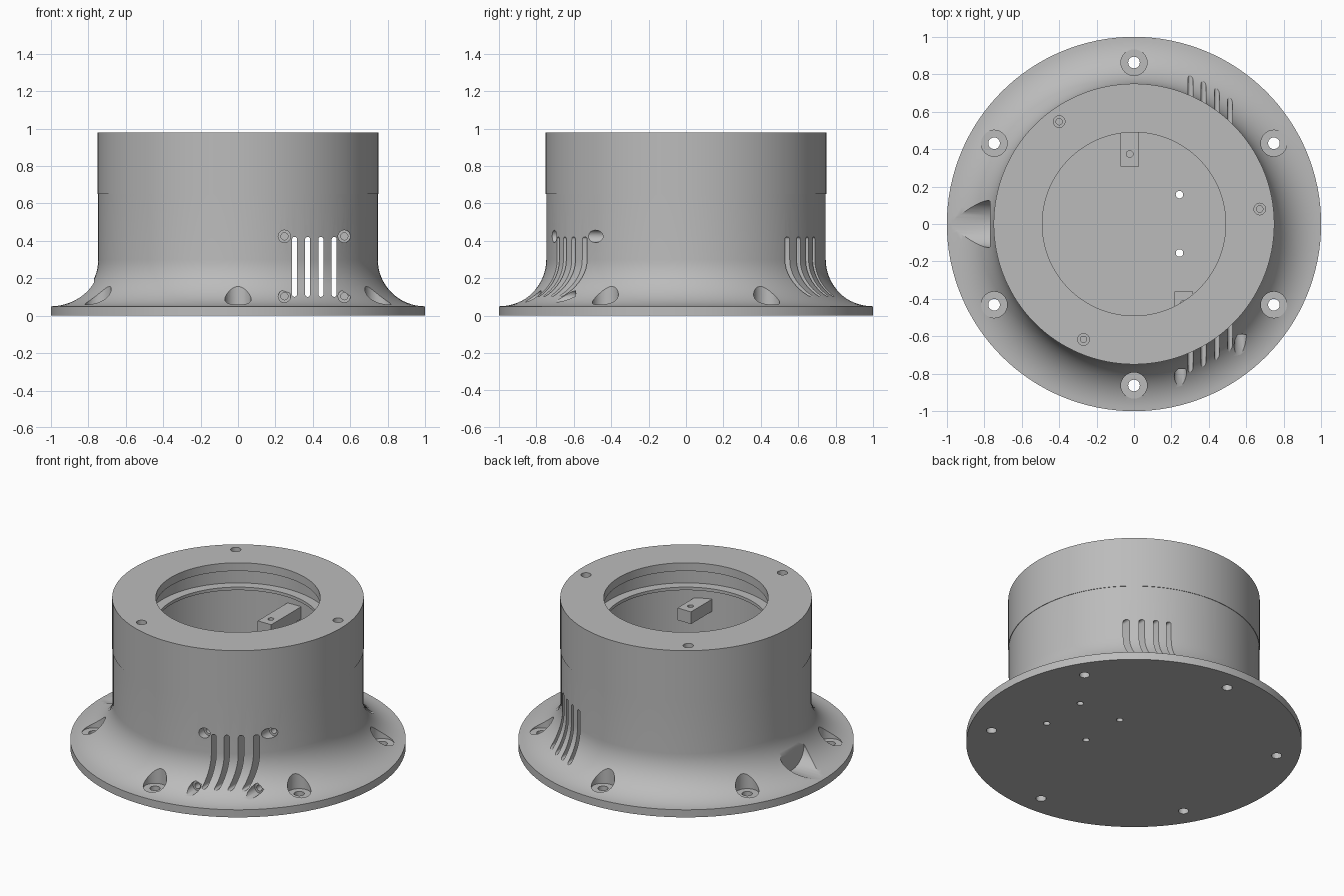
import bpy, bmesh
from math import sin, cos, pi, radians
from mathutils import Matrix, Vector

if "Cube" in bpy.data.objects:
    bpy.data.objects.remove(bpy.data.objects["Cube"])

grey = bpy.data.materials.new("plain grey")
grey.use_nodes = True
grey.diffuse_color = (0.5, 0.5, 0.5, 1)
grey.node_tree.nodes["Principled BSDF"].inputs["Base Color"].default_value = (0.5, 0.5, 0.5, 1)


def make_object(name, bm):
    mesh = bpy.data.meshes.new(name)
    bm.to_mesh(mesh)
    bm.free()
    mesh.materials.append(grey)
    obj = bpy.data.objects.new(name, mesh)
    bpy.context.collection.objects.link(obj)
    return obj


def turn(bm, profile, steps, matrix=Matrix(), closed=False):
    """Revolve (radius, height) points about z, then place the solid."""
    part = bmesh.new()
    verts = [part.verts.new((r, 0, z)) for r, z in profile]
    pairs = list(zip(verts, verts[1:]))
    if closed:
        pairs.append((verts[-1], verts[0]))
    edges = [part.edges.new(p) for p in pairs]
    bmesh.ops.spin(part, geom=verts + edges, cent=(0, 0, 0), axis=(0, 0, 1),
                   angle=2 * pi, steps=steps, use_merge=True)
    bmesh.ops.remove_doubles(part, verts=part.verts, dist=1e-5)
    bmesh.ops.transform(part, matrix=matrix, verts=part.verts)
    bmesh.ops.recalc_face_normals(part, faces=part.faces)
    temp = bpy.data.meshes.new("temp")
    part.to_mesh(temp)
    part.free()
    bm.from_mesh(temp)
    bpy.data.meshes.remove(temp)


def stepped(bm, matrix, wide, narrow, top, floor, bottom):
    """Counterbored screw hole cutter."""
    turn(bm, [(0, bottom), (narrow, bottom), (narrow, floor), (wide, floor),
              (wide, top), (0, top)], 32, matrix)


def pin(bm, matrix, radius, low, high):
    turn(bm, [(0, low), (radius, low), (radius, high), (0, high)], 24, matrix)


def cut(obj, cutters):
    tool = make_object("cutter", cutters)
    tool.hide_render = True
    mod = obj.modifiers.new("cut", "BOOLEAN")
    mod.operation, mod.solver, mod.object = "DIFFERENCE", "EXACT", tool
    bpy.context.view_layer.objects.active = obj
    bpy.ops.object.modifier_apply(modifier="cut")
    bpy.data.objects.remove(tool)


def move(x, y, z=0):
    return Matrix.Translation((x, y, z))


# Base: flange, swept skirt and lower wall around a hollow
WALL, SEAM, FLOOR, BORE = 0.747, 0.65, 0.05, 0.62
skirt = [(1 - (1 - WALL) * sin(t), 0.3 - 0.25 * cos(t))
         for t in [pi / 2 * i / 16 for i in range(17)]]
bm = bmesh.new()
turn(bm, [(0, 0), (1, 0)] + skirt +
     [(WALL, SEAM), (BORE, SEAM), (BORE, FLOOR), (0, FLOOR)], 128)
base = make_object("flanged_base", bm)

cutters = bmesh.new()
# Flange bolt holes
for i in range(6):
    a = radians(90 + 60 * i)
    stepped(cutters, move(0.863 * cos(a), 0.863 * sin(a)), 0.07, 0.031, 0.4, 0.055, -0.1)
# Floor holes
for x in (0.243, 0.55):
    for y in (-0.155, 0.157):
        pin(cutters, move(x, y), 0.02, -0.1, 0.1)
# Vent slots running through front and back walls
for x in (0.302, 0.372, 0.443, 0.514):
    w = 0.0135
    outline = [(x + w * cos(pi * i / 8), 0.408 + w * sin(pi * i / 8)) for i in range(9)]
    outline += [(x - w * cos(pi * i / 8), 0.114 - w * sin(pi * i / 8)) for i in range(9)]
    slot = bmesh.new()
    face = slot.faces.new([slot.verts.new((px, -1.2, pz)) for px, pz in outline])
    out = bmesh.ops.extrude_face_region(slot, geom=[face])
    bmesh.ops.translate(slot, vec=(0, 2.4, 0),
                        verts=[v for v in out["geom"] if isinstance(v, bmesh.types.BMVert)])
    bmesh.ops.recalc_face_normals(slot, faces=slot.faces)
    temp = bpy.data.meshes.new("temp")
    slot.to_mesh(temp)
    slot.free()
    cutters.from_mesh(temp)
    bpy.data.meshes.remove(temp)
# Screw holes around the front vent
facing = Matrix.Rotation(pi / 2, 4, "X")
for x, z, depth in ((0.248, 0.424, 0.66), (0.568, 0.424, 0.44),
                    (0.248, 0.104, 0.775), (0.568, 0.104, 0.59)):
    stepped(cutters, move(x, 0, z) @ facing, 0.033, 0.019, 1.2, depth, depth - 0.08)
# Cable notch in the right side of the skirt
notch = move(0, 0, 0.16) @ Matrix.Diagonal((1, 0.125, 0.109, 1)) @ Matrix.Rotation(-pi / 2, 4, "Y")
turn(cutters, [(0, 0.77), (1, 0.77), (1, 1.2), (0, 1.2)], 48, notch)
cut(base, cutters)

# Lid: upper wall with a round opening and an inner groove
bm = bmesh.new()
turn(bm, [(0.75, SEAM), (0.75, 0.98), (0.49, 0.98), (0.49, 0.926), (0.55, 0.926),
          (0.55, 0.82), (0.49, 0.82), (0.49, 0.8), (BORE, 0.8), (BORE, SEAM)],
     128, closed=True)
lid = make_object("lid", bm)
cutters = bmesh.new()
for x, y in ((-0.4, 0.547), (0.672, 0.08), (-0.27, -0.617)):
    stepped(cutters, move(x, y), 0.031, 0.017, 1.1, 0.93, 0.75)
cut(lid, cutters)

# Drilled tabs on the inner wall
tabs = []
for name, lo, hi, hole in (
        ("back_tab", (-0.072, 0.308, 0.61), (0.026, 0.64, 0.69), (-0.023, 0.374)),
        ("front_tab", (0.216, -0.6, 0.61), (0.314, -0.36, 0.69), (0.265, -0.426))):
    lo, hi = Vector(lo), Vector(hi)
    bm = bmesh.new()
    bmesh.ops.create_cube(bm, size=1, matrix=Matrix.Translation((lo + hi) / 2)
                          @ Matrix.Diagonal((*(hi - lo), 1)))
    tab = make_object(name, bm)
    cutters = bmesh.new()
    pin(cutters, move(*hole), 0.018, 0.63, 0.8)
    cut(tab, cutters)
    tabs.append(tab)

# Smooth the round walls, keep the rims sharp
bpy.ops.object.select_all(action="DESELECT")
for obj in [base, lid] + tabs:
    obj.select_set(True)
bpy.context.view_layer.objects.active = base
bpy.ops.object.shade_smooth_by_angle(angle=radians(30))
